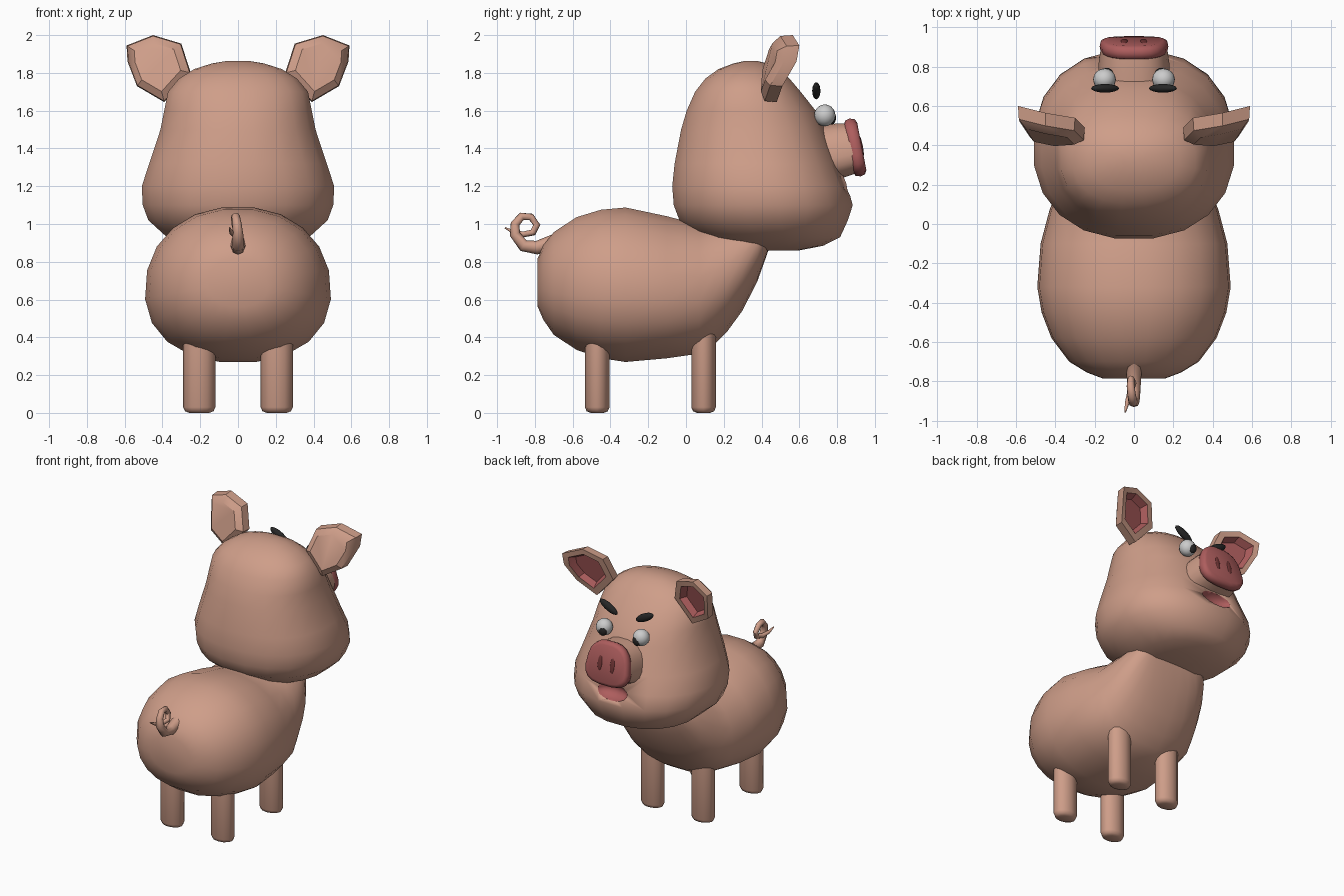
import bpy, bmesh, math
from mathutils import Matrix, Vector

if "Cube" in bpy.data.objects:
    bpy.data.objects.remove(bpy.data.objects["Cube"])


def material(name, rgb):
    m = bpy.data.materials.new(name)
    m.diffuse_color = (*rgb, 1)
    m.use_nodes = True
    m.node_tree.nodes["Principled BSDF"].inputs["Base Color"].default_value = m.diffuse_color
    return m


SKIN = material("skin", (0.62, 0.34, 0.25))
PINK = material("pink", (0.42, 0.11, 0.11))
DARK_PINK = material("dark_pink", (0.16, 0.035, 0.035))
WHITE = material("white", (0.75, 0.75, 0.75))
BLACK = material("black", (0.02, 0.02, 0.02))


def finish(name, bm, mats, smooth=50):
    bmesh.ops.recalc_face_normals(bm, faces=bm.faces)
    me = bpy.data.meshes.new(name)
    bm.to_mesh(me)
    bm.free()
    ob = bpy.data.objects.new(name, me)
    bpy.context.collection.objects.link(ob)
    for m in mats:
        me.materials.append(m)
    bpy.ops.object.select_all(action='DESELECT')
    ob.select_set(True)
    bpy.context.view_layer.objects.active = ob
    bpy.ops.object.shade_smooth_by_angle(angle=math.radians(smooth))
    return ob


def loft(name, rings, mat, axis, power=2.2, n=20, taper=0.0, matrix=None):
    """Rings are (position on axis, half width, low, high); axis is 'Y' or 'Z'."""
    bm = bmesh.new()
    loops = []
    for pos, hw, lo, hi in rings:
        loop = []
        for i in range(n):
            a = math.tau * (i + 0.5) / n
            c, s = [math.copysign(abs(t) ** (2 / power), t) for t in (math.cos(a), math.sin(a))]
            x = hw * c * (1 - taper * s)
            v = (lo + hi) / 2 + (hi - lo) / 2 * s
            loop.append(bm.verts.new((x, pos, v) if axis == 'Y' else (x, v, pos)))
        loops.append(loop)
    for a, b in zip(loops, loops[1:]):
        for i in range(n):
            j = (i + 1) % n
            bm.faces.new((a[i], a[j], b[j], b[i]))
    bm.faces.new(loops[0])
    bm.faces.new(loops[-1])
    if matrix:
        bm.transform(matrix)
    return finish(name, bm, [mat])


def ellipsoid(name, matrix, radii, mats, seg=16):
    bm = bmesh.new()
    bmesh.ops.create_uvsphere(bm, u_segments=seg, v_segments=10, radius=1)
    bm.transform(matrix @ Matrix.Diagonal((*radii, 1)))
    return finish(name, bm, mats)


# Body, rump to neck
loft("body", [
    (-0.785, 0.16, 0.56, 0.82), (-0.755, 0.24, 0.49, 0.89), (-0.70, 0.33, 0.41, 0.96),
    (-0.58, 0.42, 0.33, 1.04), (-0.45, 0.47, 0.285, 1.08), (-0.32, 0.492, 0.265, 1.092),
    (-0.10, 0.475, 0.285, 1.045), (0.07, 0.43, 0.31, 1.00), (0.15, 0.40, 0.36, 1.02),
    (0.22, 0.375, 0.43, 1.03), (0.30, 0.34, 0.54, 1.05), (0.38, 0.29, 0.70, 1.05),
    (0.44, 0.22, 0.87, 1.04)], SKIN, 'Y', taper=0.06)

# Head, chin to crown
head = loft("head", [
    (0.86, 0.17, 0.25, 0.60), (0.885, 0.27, 0.18, 0.73), (0.93, 0.38, 0.07, 0.82),
    (1.02, 0.48, -0.04, 0.862), (1.10, 0.51, -0.07, 0.888), (1.20, 0.515, -0.078, 0.86),
    (1.32, 0.475, -0.065, 0.81), (1.50, 0.415, -0.03, 0.74), (1.60, 0.395, 0.0, 0.69),
    (1.70, 0.375, 0.045, 0.61), (1.77, 0.315, 0.10, 0.55), (1.82, 0.235, 0.17, 0.49),
    (1.85, 0.14, 0.25, 0.43), (1.863, 0.06, 0.31, 0.38)], SKIN, 'Z', power=2.25)

# Open mouth carved out of the head
head.data.materials.append(PINK)
cutter = ellipsoid("mouth_cutter", Matrix.Translation((0, 0.885, 1.185)), (0.13, 0.085, 0.06), [SKIN, PINK])
for p in cutter.data.polygons:
    p.material_index = 1
cutter.hide_render = True
mod = head.modifiers.new("mouth", 'BOOLEAN')
mod.operation = 'DIFFERENCE'
mod.solver = 'EXACT'
mod.object = cutter
bpy.context.view_layer.objects.active = head
bpy.ops.object.modifier_apply(modifier=mod.name)
bpy.data.objects.remove(cutter)

# Snout and nose pad, tilted upwards
tilt = Matrix.Translation((0, 0.895, 1.405)) @ Matrix.Rotation(math.radians(11), 4, 'X')
loft("snout", [(-0.20, 0.18, -0.15, 0.155), (-0.08, 0.175, -0.145, 0.145), (-0.01, 0.165, -0.135, 0.135)],
     SKIN, 'Y', 2.6, 20, 0.14, tilt)
loft("nose_pad", [(-0.035, 0.15, -0.13, 0.13), (-0.025, 0.165, -0.15, 0.15), (0.0, 0.17, -0.157, 0.157),
                  (0.025, 0.165, -0.15, 0.15), (0.036, 0.148, -0.13, 0.13)],
     PINK, 'Y', 2.8, 20, 0.14, tilt)

# Ear outline seen from the face side
EAR = [(0.25, 0.49, 1.80), (0.30, 0.54, 1.955), (0.45, 0.565, 2.0), (0.59, 0.60, 1.945),
       (0.585, 0.585, 1.86), (0.535, 0.51, 1.73), (0.39, 0.48, 1.645)]


def ear(name, side):
    bm = bmesh.new()
    centre = sum((Vector(p) for p in EAR), Vector()) / len(EAR)
    loops = []
    for scale, depth in ((0.72, -0.1), (0.97, -0.065), (1, 0), (0.74, 0.0), (0.6, -0.05)):
        loop = []
        for p in EAR:
            q = centre + (Vector(p) - centre) * scale + Vector((0, depth, 0))
            loop.append(bm.verts.new((q.x * side, q.y, q.z)))
        loops.append(loop)
    n = len(EAR)
    bm.faces.new(loops[0])
    for k, (a, b) in enumerate(zip(loops, loops[1:])):
        for i in range(n):
            f = bm.faces.new((a[i], a[(i + 1) % n], b[(i + 1) % n], b[i]))
            f.material_index = int(k == 3)
    bm.faces.new(loops[-1]).material_index = 1
    finish(name, bm, [SKIN, PINK], 35)


def leg(name, x, y, top):
    bm = bmesh.new()
    bmesh.ops.create_cone(bm, cap_ends=True, segments=12, radius1=1, radius2=1, depth=1)
    bm.transform(Matrix.Translation((x, y, top / 2)) @ Matrix.Diagonal((0.085, 0.065, top, 1)))
    rim = [e for e in bm.edges if all(v.co.z < 0.01 for v in e.verts)]
    bmesh.ops.bevel(bm, geom=rim, offset=0.03, segments=2, profile=0.5, affect='EDGES')
    finish(name, bm, [SKIN])


# Paired parts
for side, label in ((1, "right"), (-1, "left")):
    ear(label + "_ear", side)
    leg(label + "_front_leg", side * 0.205, 0.093, 0.46)
    leg(label + "_back_leg", side * 0.205, -0.47, 0.42)
    ellipsoid(label + "_eye", Matrix.Translation((side * 0.15, 0.735, 1.575)), (0.058, 0.056, 0.058), [WHITE])
    ellipsoid(label + "_pupil", Matrix.Translation((side * 0.14, 0.772, 1.562)), (0.033, 0.022, 0.036), [BLACK])
    ellipsoid(label + "_brow", Matrix.Translation((side * 0.147, 0.69, 1.705))
              @ Matrix.Rotation(math.radians(-28 * side), 4, 'Y'), (0.08, 0.022, 0.028), [BLACK])
    ellipsoid(label + "_nostril", tilt @ Matrix.Translation((side * 0.05, 0.034, 0.0)),
              (0.018, 0.008, 0.055), [DARK_PINK])

# Curly tail: x, y, z, radius
TAIL = [(0, -0.70, 0.90, 0.045), (0, -0.79, 0.875, 0.036), (0, -0.86, 0.885, 0.032),
        (0, -0.905, 0.945, 0.028), (-0.005, -0.905, 1.0, 0.024), (-0.012, -0.87, 1.04, 0.022),
        (-0.018, -0.82, 1.037, 0.02), (-0.015, -0.79, 0.995, 0.019), (-0.005, -0.81, 0.955, 0.018),
        (-0.02, -0.86, 0.945, 0.016), (-0.035, -0.91, 0.955, 0.012), (-0.045, -0.958, 0.98, 0.004)]
curve = bpy.data.curves.new("tail", 'CURVE')
curve.dimensions = '3D'
curve.bevel_depth = 1
curve.bevel_resolution = 2
curve.use_fill_caps = True
spline = curve.splines.new('POLY')
spline.points.add(len(TAIL) - 1)
for pt, (x, y, z, r) in zip(spline.points, TAIL):
    pt.co = (x, y, z, 1)
    pt.radius = r
curve.materials.append(SKIN)
tail = bpy.data.objects.new("tail", curve)
bpy.context.collection.objects.link(tail)
bpy.ops.object.select_all(action='DESELECT')
tail.select_set(True)
bpy.context.view_layer.objects.active = tail
bpy.ops.object.convert(target='MESH')
bpy.ops.object.shade_smooth_by_angle(angle=math.radians(50))
